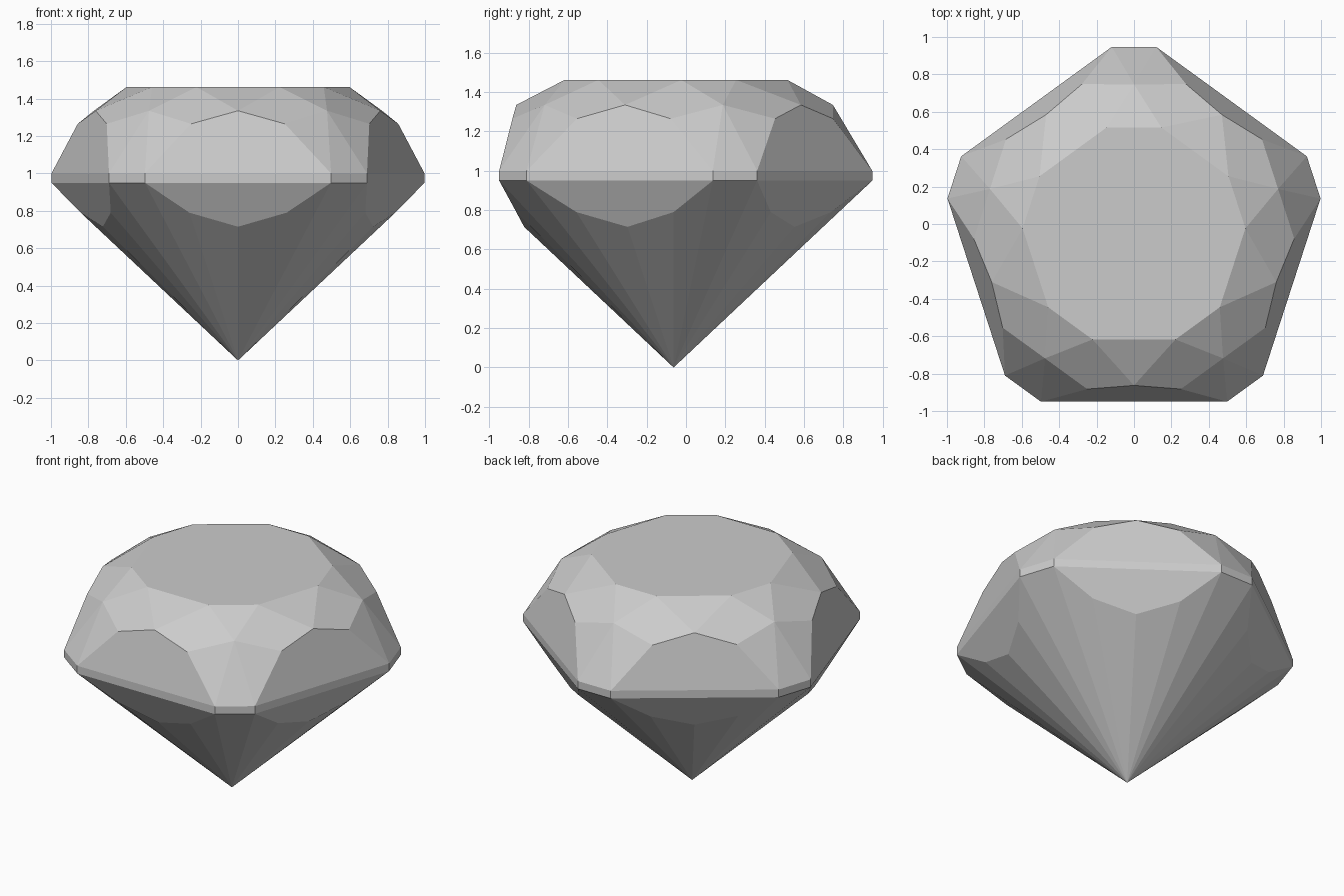
import bpy, bmesh
from math import radians, cos, sin

if "Cube" in bpy.data.objects:
    bpy.data.objects.remove(bpy.data.objects["Cube"], do_unlink=True)

CENTRE_Y = -0.063
STEP = 72

grey = bpy.data.materials.new("gem grey")
grey.use_nodes = True
colour = (0.6, 0.6, 0.6, 1)
grey.diffuse_color = colour
grey.node_tree.nodes["Principled BSDF"].inputs["Base Color"].default_value = colour

bm = bmesh.new()


def ring(radius, z, offset):
    """Five vertices, each turned by offset from the middle of a long side."""
    angles = [radians(-90 + STEP * i + offset) for i in range(5)]
    return [bm.verts.new((radius * cos(a), radius * sin(a) + CENTRE_Y, z)) for a in angles]


def pair(radius, z, offset):
    return ring(radius, z, -offset), ring(radius, z, offset)


# Crown rings
table_l, table_r = pair(0.597, 1.462, 21.8)
peak = ring(0.8, 1.335, 0)
corner = ring(0.81, 1.335, 36)
shoulder_l, shoulder_r = pair(0.857, 1.265, 17)
# Girdle rings
top_l, top_r = pair(1.017, 1.0, 29.3)
low_l, low_r = pair(1.017, 0.95, 29.3)
# Pavilion rings and point
hip_l, hip_r = pair(0.841, 0.79, 18)
dip = ring(0.76, 0.715, 0)
tip = bm.verts.new((0, CENTRE_Y, 0))

bm.faces.new([v for two in zip(table_l, table_r) for v in two])
for i in range(5):
    n = (i + 1) % 5
    facets = [
        # Crown star, kites and side facet
        (peak[i], table_r[i], table_l[i]),
        (corner[i], table_l[n], table_r[i]),
        (peak[i], shoulder_r[i], corner[i], table_r[i]),
        (corner[i], shoulder_l[n], peak[n], table_l[n]),
        (top_l[i], top_r[i], shoulder_r[i], peak[i], shoulder_l[i]),
        # Crown corner
        (top_r[i], corner[i], shoulder_r[i]),
        (top_r[i], top_l[n], corner[i]),
        (top_l[n], shoulder_l[n], corner[i]),
        # Girdle band
        (low_l[i], low_r[i], top_r[i], top_l[i]),
        (low_r[i], low_l[n], top_l[n], top_r[i]),
        # Pavilion side facet and long facets to the tip
        (low_l[i], hip_l[i], dip[i], hip_r[i], low_r[i]),
        (tip, dip[i], hip_l[i]),
        (tip, hip_r[i], dip[i]),
        (tip, hip_l[i], low_l[i]),
        (tip, low_r[i], hip_r[i]),
        (tip, low_l[n], low_r[i]),
    ]
    for facet in facets:
        bm.faces.new(facet)
bmesh.ops.recalc_face_normals(bm, faces=bm.faces)

mesh = bpy.data.meshes.new("cut_gem")
bm.to_mesh(mesh)
bm.free()
mesh.materials.append(grey)
gem = bpy.data.objects.new("cut_gem", mesh)
bpy.context.collection.objects.link(gem)
